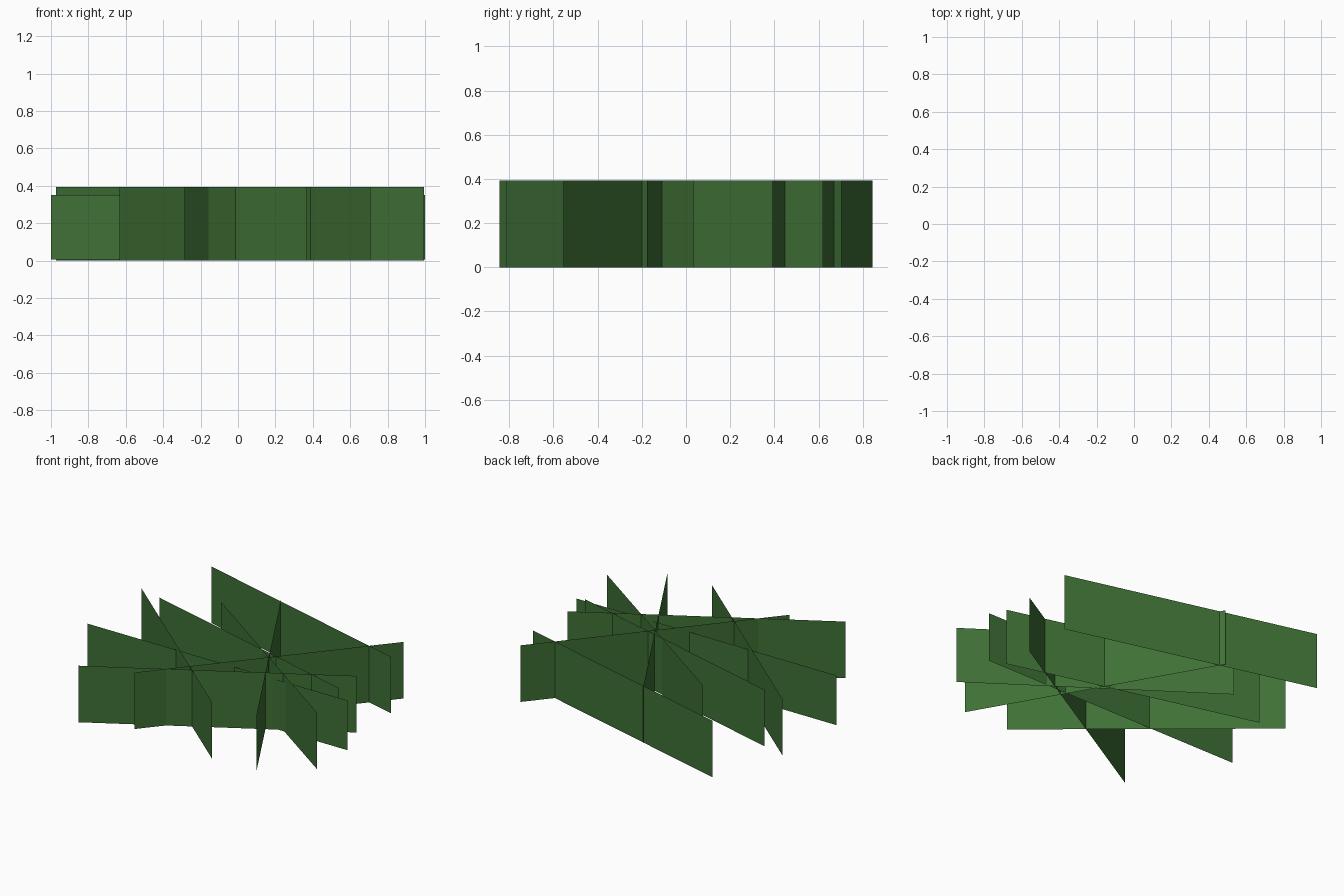
import bpy

if "Cube" in bpy.data.objects:
    bpy.data.objects.remove(bpy.data.objects["Cube"])

# One flat leaf green for every blade card
green = bpy.data.materials.new("leaf_green")
green.diffuse_color = (0.050, 0.165, 0.037, 1.0)
green.use_nodes = True
green.node_tree.nodes["Principled BSDF"].inputs["Base Color"].default_value = green.diffuse_color


def card(name, start, end, bottom=0.0, top=0.393):
    """Upright, paper-thin rectangle standing on a ground line."""
    (x0, y0), (x1, y1) = start, end
    verts = [(x0, y0, bottom), (x1, y1, bottom), (x1, y1, top), (x0, y0, top)]
    mesh = bpy.data.meshes.new(name)
    mesh.from_pydata(verts, [], [(0, 1, 2, 3)])
    mesh.materials.append(green)
    obj = bpy.data.objects.new(name, mesh)
    bpy.context.collection.objects.link(obj)


# Crossing foliage cards, given by their ground lines
ground_lines = [
    ((-0.794, 0.845), (0.902, 0.392)),
    ((-0.972, 0.328), (0.366, -0.808)),
    ((-0.797, 0.278), (0.900, -0.177)),
    ((-0.161, 0.704), (0.709, -0.812)),
    ((-0.445, 0.448), (0.995, -0.555)),
    ((-0.634, -0.845), (0.888, 0.034)),
    ((-0.287, -0.725), (0.840, 0.620)),
]
for i, (start, end) in enumerate(ground_lines, 1):
    card(f"foliage_card_{i}", start, end)

# Wider, slightly lower card running straight across
card("wide_foliage_card", (-1.0, -0.227), (1.0, -0.227), 0.007, 0.352)
